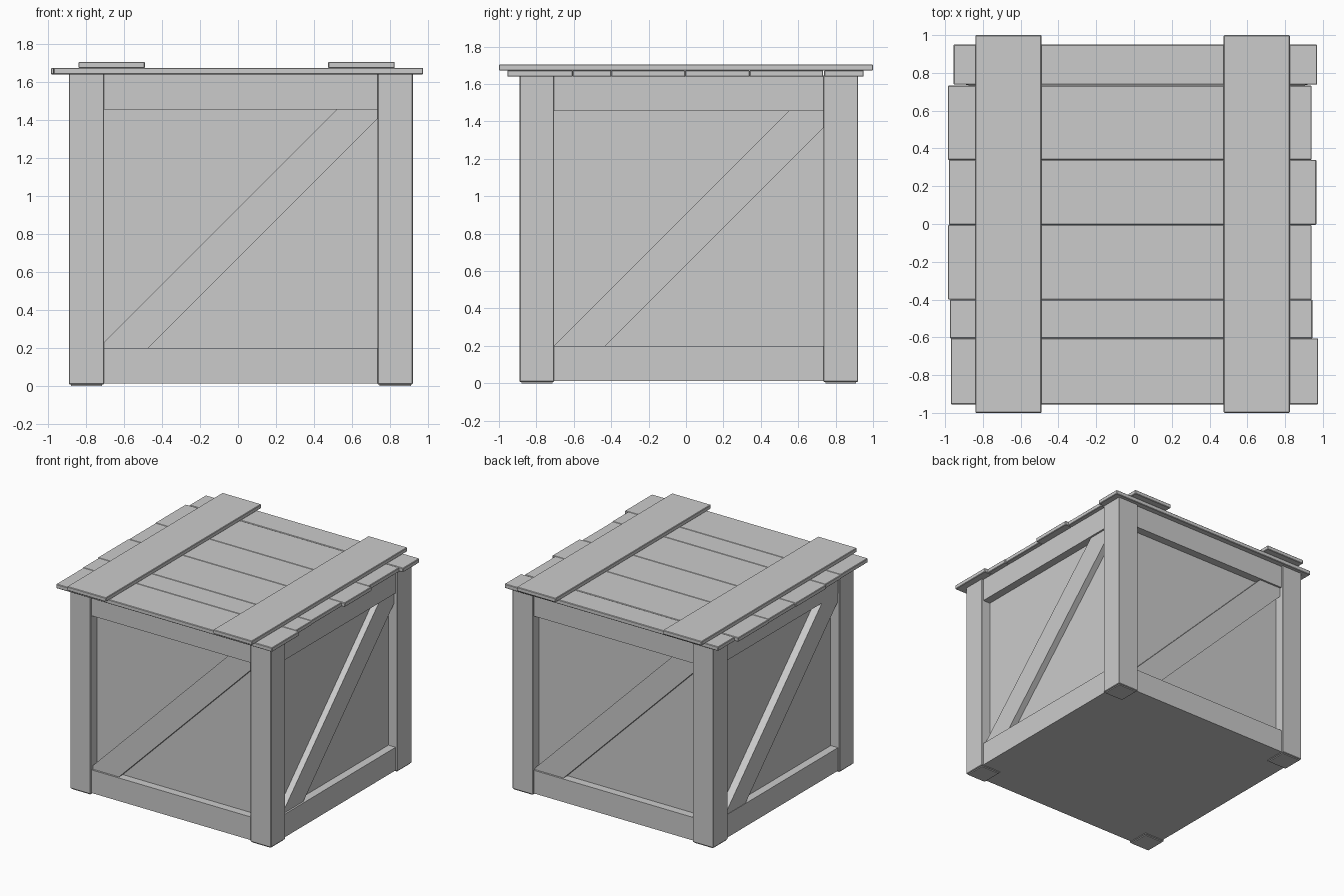
import bpy
import bmesh
from math import pi
from mathutils import Matrix, Vector

if "Cube" in bpy.data.objects:
    bpy.data.objects.remove(bpy.data.objects["Cube"], do_unlink=True)

wood = bpy.data.materials.new("plain grey")
wood.use_nodes = True
GREY = (0.6, 0.6, 0.6, 1)
wood.diffuse_color = GREY
wood.node_tree.nodes["Principled BSDF"].inputs["Base Color"].default_value = GREY

CENTRE = Vector((0.015, 0.015, 0))   # the box sits a little off the lid's centre
HALF = 0.905                         # half width over the posts
POST = 0.185
INNER = HALF - POST
LOW, HIGH = 0.2, 1.455               # opening between the rails
BASE, TOP = 0.012, 1.645


def finish(bm, name, bevel):
    mesh = bpy.data.meshes.new(name)
    bmesh.ops.recalc_face_normals(bm, faces=bm.faces)
    bm.to_mesh(mesh)
    bm.free()
    mesh.materials.append(wood)
    obj = bpy.data.objects.new(name, mesh)
    bpy.context.collection.objects.link(obj)
    if bevel:
        mod = obj.modifiers.new("worn edges", "BEVEL")
        mod.width = bevel
        mod.segments = 1
    return obj


def board(name, x, y, z, turn=None, bevel=0.004):
    """Box between the given (low, high) pairs, optionally transformed."""
    bm = bmesh.new()
    bmesh.ops.create_cube(bm, size=1)
    for v in bm.verts:
        v.co = [lo + (c + 0.5) * (hi - lo) for c, (lo, hi) in zip(v.co, (x, y, z))]
    if turn:
        bm.transform(turn)
    return finish(bm, name, bevel)


def brace(name, low_u, top_u, outer, inner, turn):
    """Diagonal plank at 45 degrees, trimmed to the opening."""
    outline = [(-INNER, LOW), (low_u, LOW), (INNER, LOW + INNER - low_u),
               (INNER, HIGH), (top_u, HIGH)]
    left_z = HIGH - top_u - INNER
    if left_z > LOW + 0.01:
        outline.append((-INNER, left_z))
    bm = bmesh.new()
    face = bm.faces.new([bm.verts.new((u, outer, z)) for u, z in outline])
    ext = bmesh.ops.extrude_face_region(bm, geom=[face])
    moved = [g for g in ext["geom"] if isinstance(g, bmesh.types.BMVert)]
    bmesh.ops.translate(bm, vec=(0, inner - outer, 0), verts=moved)
    bm.transform(turn)
    return finish(bm, name, 0)


# Four sides, each a quarter turn from the front: post, rails, panel and brace
sides = [("front", -0.485, 0.505, 0.03), ("right", -0.445, 0.535, 0.03),
         ("back", -0.465, 0.52, 0.03), ("left", -0.465, 0.52, 0.018)]
for i, (side, low_u, top_u, recess) in enumerate(sides):
    turn = Matrix.Translation(CENTRE) @ Matrix.Rotation(i * pi / 2, 4, "Z")
    board(side + "_post", (-HALF, -INNER), (-HALF, -INNER), (0.007, TOP), turn)
    board(side + "_post_foot", (-HALF + 0.01, -INNER - 0.01),
          (-HALF + 0.01, -INNER - 0.01), (0, 0.02), turn, 0)
    rail = (-HALF + 0.015, -HALF + 0.13)
    span = (-INNER - 0.02, INNER + 0.02)
    board(side + "_lower_rail", span, rail, (BASE, LOW), turn, 0)
    board(side + "_upper_rail", span, rail, (HIGH, TOP), turn, 0)
    board(side + "_panel", span, (-HALF + 0.08, -HALF + 0.11), (0.05, TOP), turn, 0)
    brace(side + "_brace", low_u, top_u, -HALF + recess, -HALF + 0.085, turn)

# Floor between the rails
floor = HALF - 0.02
board("floor", (-floor, floor), (-floor, floor), (BASE, 0.05),
      Matrix.Translation(CENTRE), 0)

# Lid planks of uneven length: (y range, x range)
planks = [((-0.955, -0.605), (-0.97, 0.975)), ((-0.605, -0.4), (-0.975, 0.945)),
          ((-0.4, -0.005), (-0.985, 0.94)), ((-0.005, 0.34), (-0.98, 0.965)),
          ((0.34, 0.733), (-0.985, 0.94)), ((0.738, 0.95), (-0.955, 0.97))]
for n, (y, x) in enumerate(planks, 1):
    board(f"lid_plank_{n}", x, y, (1.639, 1.673))

# Two battens across the lid
board("left_batten", (0.475, 0.825), (-1, 1), (1.672, 1.705))
board("right_batten", (-0.84, -0.49), (-1, 1), (1.672, 1.705))
